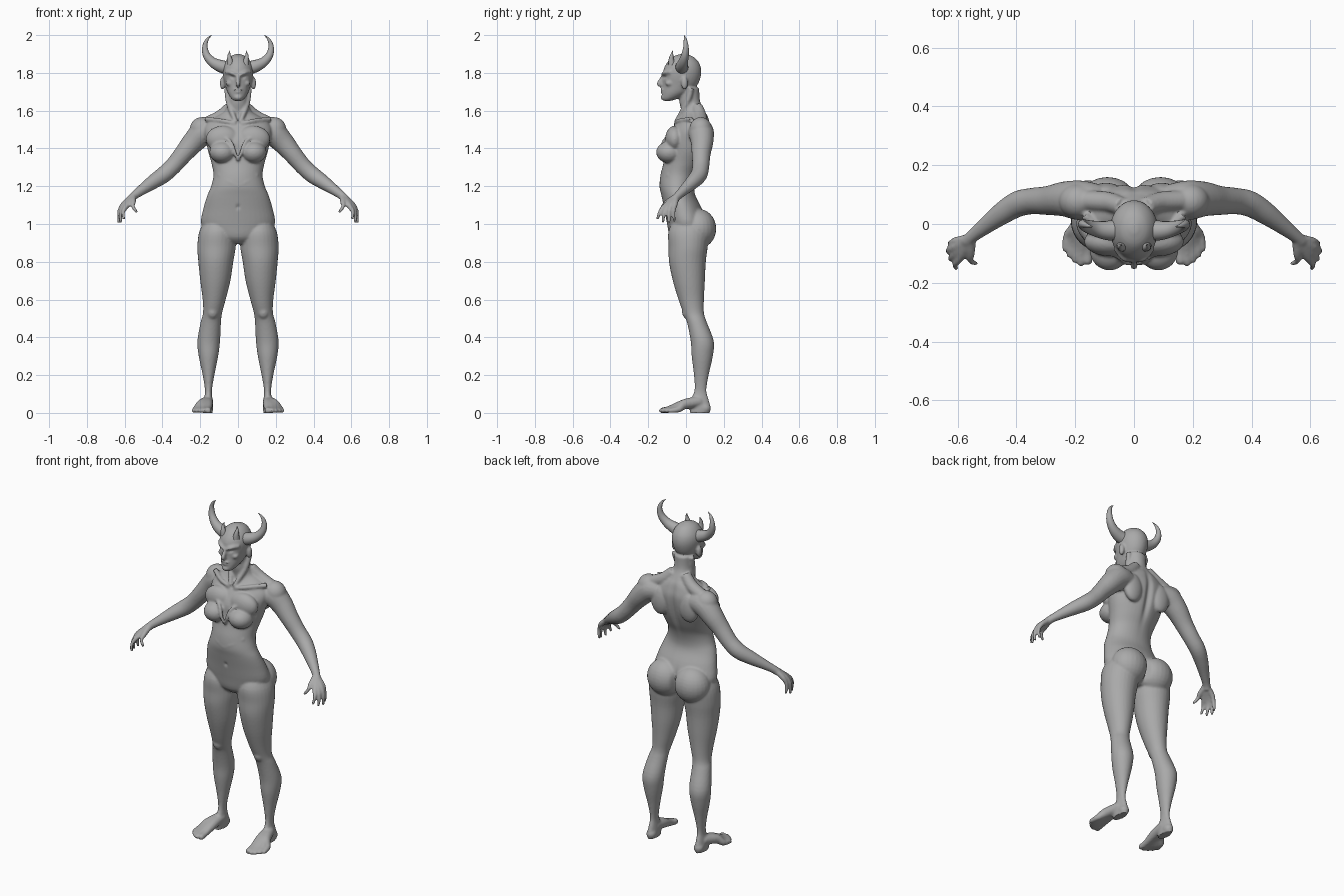
import bpy, bmesh, math
from mathutils import Vector

skin = bpy.data.materials.new("grey skin")
skin.diffuse_color = (0.4, 0.4, 0.4, 1)
SIDES = (-1, 1)


def spline(rows, steps=4):
    """Catmull-Rom interpolation through rows of numbers."""
    out = []
    for i in range(len(rows) - 1):
        a, b, c, d = (rows[max(0, min(len(rows) - 1, i + k))] for k in (-1, 0, 1, 2))
        for s in range(steps):
            t = s / steps
            out.append([0.5 * (2 * q + (r - p) * t + (2 * p - 5 * q + 4 * r - w) * t * t
                               + (3 * q - p - 3 * r + w) * t ** 3) for p, q, r, w in zip(a, b, c, d)])
    return out + [list(rows[-1])]


def skin_rings(bm, rings):
    loops = [[bm.verts.new(p) for p in ring] for ring in rings]
    n = len(loops[0])
    for a, b in zip(loops, loops[1:]):
        for i in range(n):
            bm.faces.new((a[i], a[(i + 1) % n], b[(i + 1) % n], b[i]))
    bm.faces.new(loops[0][::-1])
    bm.faces.new(loops[-1])


def loft(bm, rows, s=1, n=28):
    """Stacked ovals: z, inner x, outer x, front y, back y."""
    rings = []
    for z, xi, xo, yf, yb in spline(rows):
        ring = []
        for k in range(n):
            a = 2 * math.pi * k / n
            ring.append((s * ((xi + xo) / 2 + (xo - xi) / 2 * math.cos(a)),
                         (yf + yb) / 2 + (yb - yf) / 2 * math.sin(a), z))
        rings.append(ring)
    skin_rings(bm, rings)


def tube(bm, rows, s=1, n=14):
    """Round tube along a path: x, y, z, radius."""
    pts = spline(rows)
    co = [Vector((s * p[0], p[1], p[2])) for p in pts]
    rings = []
    side = None
    for i, c in enumerate(co):
        d = (co[min(i + 1, len(co) - 1)] - co[max(i - 1, 0)]).normalized()
        side = d.orthogonal() if side is None else side - d * side.dot(d)
        side.normalize()
        up = d.cross(side)
        r = max(pts[i][3], 0.001)
        rings.append([c + r * (math.cos(2 * math.pi * k / n) * side
                               + math.sin(2 * math.pi * k / n) * up) for k in range(n)])
    skin_rings(bm, rings)


def blob(bm, c, r, s=1):
    new = bmesh.ops.create_uvsphere(bm, u_segments=24, v_segments=16, radius=1)["verts"]
    for v in new:
        v.co = Vector((s * (c[0] + v.co.x * r[0]), c[1] + v.co.y * r[1], c[2] + v.co.z * r[2]))


def finish(bm, name):
    bmesh.ops.recalc_face_normals(bm, faces=bm.faces)
    me = bpy.data.meshes.new(name)
    bm.to_mesh(me)
    bm.free()
    me.materials.append(skin)
    ob = bpy.data.objects.new(name, me)
    bpy.context.collection.objects.link(ob)
    bpy.ops.object.select_all(action="DESELECT")
    ob.select_set(True)
    bpy.context.view_layer.objects.active = ob
    return ob


bm = bmesh.new()

# Torso and neck
torso = [(.895, .07, -.05, .06), (.93, .15, -.085, .10), (1.0, .195, -.10, .11), (1.08, .184, -.115, .085),
         (1.15, .163, -.13, .05), (1.2, .142, -.14, .045), (1.26, .13, -.135, .06), (1.32, .14, -.12, .09),
         (1.38, .157, -.11, .115), (1.44, .17, -.105, .13), (1.5, .18, -.075, .135), (1.545, .155, -.045, .125),
         (1.575, .105, -.025, .115), (1.6, .07, -.025, .10), (1.65, .053, -.035, .075), (1.72, .053, -.03, .07)]
loft(bm, [(z, -w, w, f, b) for z, w, f, b in torso], n=40)

# Head
head = [(1.652, .02, -.12, -.08), (1.665, .036, -.128, -.04), (1.695, .055, -.127, .02), (1.735, .068, -.122, .06),
        (1.78, .079, -.122, .078), (1.82, .081, -.118, .08), (1.855, .07, -.1, .068), (1.885, .045, -.07, .04),
        (1.9, .012, -.03, .0)]
loft(bm, [(z, -w, w, f, b) for z, w, f, b in head], n=32)
tube(bm, [(0, -.118, 1.79, .009), (0, -.132, 1.765, .01), (0, -.143, 1.742, .013), (0, -.128, 1.735, .01)])
blob(bm, (0, -.124, 1.71), (.024, .012, .006))
blob(bm, (0, -.122, 1.698), (.02, .012, .007))
blob(bm, (0, -.118, 1.67), (.022, .016, .015))

leg = [(1.03, .05, .17, -.06, .09), (.96, .015, .205, -.093, .12), (.88, .012, .215, -.092, .115),
       (.8, .025, .21, -.09, .105), (.7, .04, .2, -.07, .10), (.6, .065, .187, -.04, .095),
       (.53, .084, .185, -.015, .095), (.48, .09, .198, .005, .11), (.38, .095, .215, .025, .147),
       (.3, .105, .208, .03, .142), (.2, .125, .187, .042, .12), (.12, .138, .175, .045, .108),
       (.07, .135, .18, .025, .12), (.03, .132, .185, .02, .13), (-.005, .136, .183, .02, .125)]
arm = [(.12, .075, 1.49, .06), (.18, .08, 1.485, .068), (.235, .085, 1.435, .06), (.29, .08, 1.37, .05),
       (.345, .078, 1.305, .045), (.395, .068, 1.26, .044), (.45, .035, 1.222, .038), (.51, -.01, 1.18, .028),
       (.55, -.042, 1.15, .022), (.57, -.06, 1.13, .022)]
# Finger knuckle and tip positions, then toe tips with radius
fingers = [((.605, -.058, 1.105), (.622, -.062, 1.015)), ((.61, -.078, 1.1), (.63, -.09, 1.005)),
           ((.603, -.097, 1.095), (.62, -.122, 1.008)), ((.59, -.112, 1.095), (.605, -.15, 1.025)),
           ((.555, -.1, 1.115), (.538, -.135, 1.06))]
toes = [(.158, -.138, .017), (.181, -.143, .013), (.2, -.132, .012), (.218, -.115, .012), (.233, -.093, .012)]

for s in SIDES:
    loft(bm, leg, s)
    tube(bm, arm, s, 20)
    # Hand
    for (kx, ky, kz), (tx, ty, tz) in fingers:
        tube(bm, [(.555, -.05, 1.145, .018), (kx, ky, kz, .0145),
                  ((kx + tx) / 2 + .01, (ky + ty) / 2 - .006, (kz + tz) / 2 + .005, .0105),
                  (tx, ty, tz + .005, .008), (tx, ty, tz, .004)], s, 10)
    # Foot
    for tx, ty, r in toes:
        tube(bm, [(.16, .07, .06, .03), (.16 + (tx - .16) * .45, -.01, .045, .027),
                  (.16 + (tx - .16) * .85, ty + .055, .02, .018), (tx, ty + .012, .012, r),
                  (tx, ty, .01, r * .5)], s, 12)
    blob(bm, (.158, .1, .025), (.028, .032, .03), s)
    # Buttock, breast, shoulder blade, shoulder
    blob(bm, (.09, .065, .975), (.105, .095, .105), s)
    blob(bm, (.083, -.088, 1.38), (.068, .07, .058), s)
    blob(bm, (.08, -.06, 1.45), (.09, .05, .07), s)
    blob(bm, (.095, .105, 1.45), (.06, .035, .085), s)
    blob(bm, (.19, .078, 1.5), (.066, .06, .066), s)
    # Collar bone and neck muscle
    tube(bm, [(.015, -.055, 1.53, .01), (.08, -.04, 1.545, .012), (.17, .03, 1.555, .014)], s)
    tube(bm, [(.012, -.055, 1.54, .01), (.045, .0, 1.63, .016), (.06, .03, 1.72, .014)], s)
    tube(bm, [(.04, .06, 1.62, .03), (.09, .075, 1.57, .035), (.16, .08, 1.535, .035)], s)
    # Pectoral crest and rib arch
    tube(bm, [(0, -.127, 1.335, .006), (.02, -.132, 1.385, .01), (.045, -.115, 1.44, .01), (.11, -.08, 1.475, .008)], s)
    tube(bm, [(0, -.13, 1.2, .012), (.05, -.122, 1.225, .012), (.1, -.088, 1.26, .012)], s)
    # Brow, cheekbone, eye, ear
    tube(bm, [(.008, -.123, 1.785, .008), (.035, -.118, 1.8, .009), (.065, -.08, 1.805, .009)], s)
    blob(bm, (.045, -.088, 1.745), (.02, .022, .015), s)
    blob(bm, (.03, -.102, 1.775), (.014, .014, .011), s)
    blob(bm, (.082, -.008, 1.745), (.014, .018, .034), s)
    # Knee cap
    blob(bm, (.135, .012, .535), (.032, .033, .04), s)

# Fuse the parts into one skin
body = finish(bm, "body")
mod = body.modifiers.new("fuse", "REMESH")
mod.mode = "VOXEL"
mod.voxel_size = 0.0065
sm = body.modifiers.new("soften", "SMOOTH")
sm.iterations = 3
sm.factor = 0.5
for m in ("fuse", "soften"):
    bpy.ops.object.modifier_apply(modifier=m)

# Carved hollows: centre, radius per axis, push in y
hollows = [((.032, -.118, 1.778), (.016, .03, .009), .009),
           ((0, -.12, 1.705), (.02, .03, .003), .004),
           ((0, -.13, 1.09), (.009, .04, .012), .008),
           ((0, .13, 1.4), (.018, .06, .16), -.016),
           ((0, .15, .96), (.012, .08, .07), -.025)]
for v in body.data.vertices:
    for (cx, cy, cz), (rx, ry, rz), push in hollows:
        d = ((abs(v.co.x) - cx) / rx) ** 2 + ((v.co.y - cy) / ry) ** 2 + ((v.co.z - cz) / rz) ** 2
        if d < 6:
            v.co.y += push * math.exp(-d)
    v.co.z = max(v.co.z, 0)
bpy.ops.object.shade_smooth_by_angle(angle=math.radians(50))

# Horns
for s, label in zip(SIDES, ("left", "right")):
    bm = bmesh.new()
    tube(bm, [(.05, -.02, 1.825, .036), (.09, -.022, 1.835, .033), (.135, -.015, 1.857, .026),
              (.167, -.005, 1.895, .02), (.175, 0, 1.94, .014), (.163, -.004, 1.977, .008),
              (.14, -.01, 1.999, .001)], s, 16)
    finish(bm, "large_horn_" + label)
    bpy.ops.object.shade_smooth_by_angle(angle=math.radians(50))
    bm = bmesh.new()
    tube(bm, [(.04, -.075, 1.845, .02), (.044, -.078, 1.872, .014), (.047, -.075, 1.895, .008),
              (.043, -.07, 1.918, .001)], s, 10)
    finish(bm, "small_horn_" + label)
    bpy.ops.object.shade_smooth_by_angle(angle=math.radians(50))
